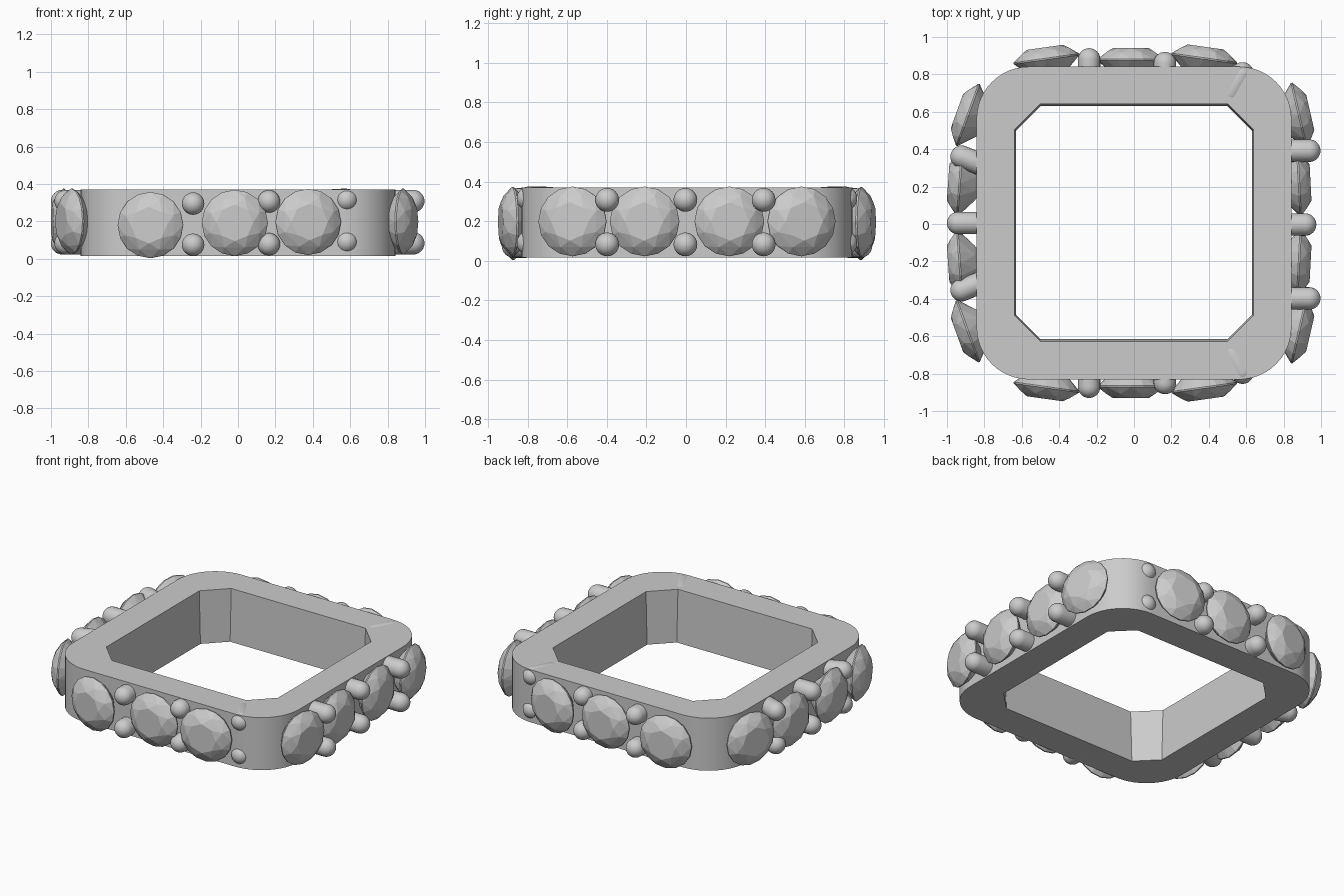
import bpy, bmesh
from math import sin, cos, pi, radians
from mathutils import Vector, Matrix

if "Cube" in bpy.data.objects:
    bpy.data.objects.remove(bpy.data.objects["Cube"])


def finish(bm, name, smooth=False):
    bmesh.ops.recalc_face_normals(bm, faces=bm.faces)
    me = bpy.data.meshes.new(name)
    bm.to_mesh(me)
    bm.free()
    ob = bpy.data.objects.new(name, me)
    bpy.context.collection.objects.link(ob)
    if smooth:
        bpy.ops.object.select_all(action='DESELECT')
        ob.select_set(True)
        bpy.context.view_layer.objects.active = ob
        bpy.ops.object.shade_smooth_by_angle(angle=radians(30))
    return ob


def place(ob, loc, normal):
    # local +z points outward from the band
    rot = Vector(normal).to_track_quat('Z', 'Y').to_matrix().to_4x4()
    ob.matrix_world = Matrix.Translation(loc) @ rot


# Square band: rounded outside, chamfered inside
STEPS = 12


def outline(hx, hy, r, chamfer, z, cy=0.0):
    pts = []
    for k, (sx, sy) in enumerate([(1, 1), (-1, 1), (-1, -1), (1, -1)]):
        c = Vector((sx * (hx - r), sy * (hy - r) + cy, z))
        a0 = k * pi / 2
        p0, p1 = (c + r * Vector((cos(a), sin(a), 0)) for a in (a0, a0 + pi / 2))
        for j in range(STEPS + 1):
            t = j / STEPS
            a = a0 + t * pi / 2
            pts.append(p0.lerp(p1, t) if chamfer
                       else c + r * Vector((cos(a), sin(a), 0)))
    return pts


Z0, Z1 = 0.016, 0.37
bm = bmesh.new()
loops = [[bm.verts.new(p) for p in o] for o in (
    outline(0.842, 0.836, 0.28, False, Z0, 0.005),
    outline(0.842, 0.836, 0.28, False, Z1, 0.005),
    outline(0.64, 0.635, 0.14, True, Z1, 0.007),
    outline(0.63, 0.623, 0.13, True, Z0, 0.007))]
n = len(loops[0])
for k in range(4):
    a, b = loops[k], loops[(k + 1) % 4]
    for i in range(n):
        j = (i + 1) % n
        bm.faces.new((a[i], a[j], b[j], b[i]))
finish(bm, "band", True)


# Round brilliant-cut stone: table, crown, girdle, pavilion
def stone(loc, normal, r=0.177):
    bm = bmesh.new()
    for count, rad, h, off in [(8, 0.55, 0.062, 0), (8, 0.80, 0.040, 0.5),
                               (16, 1.0, 0.004, 0), (16, 1.0, -0.004, 0),
                               (8, 0.55, -0.085, 0.5)]:
        for i in range(count):
            a = 2 * pi * (i + off) / count
            bm.verts.new((r * rad * cos(a), r * rad * sin(a), h))
    bm.verts.new((0, 0, -0.15))
    bmesh.ops.convex_hull(bm, input=bm.verts)
    bmesh.ops.dissolve_limit(bm, angle_limit=radians(1),
                             verts=bm.verts, edges=bm.edges)
    place(finish(bm, "stone"), loc, normal)


# Round-headed prong with its shaft sunk into the band
def prong(loc, normal, length=0.14, r=0.06):
    bm = bmesh.new()
    bmesh.ops.create_uvsphere(bm, u_segments=24, v_segments=16, radius=r)
    for v in bm.verts:
        if v.co.z < -0.001:
            v.co.z -= length
    place(finish(bm, "prong", True), loc, normal)


for s in (-1, 1):
    # Front and back rows: x, distance out, tilt, z
    for x, d, tilt, z in [(-0.468, 0.878, -8, 0.18), (-0.017, 0.873, 0, 0.192),
                          (0.375, 0.88, 8, 0.197)]:
        t = radians(tilt)
        stone((x, s * d + 0.005, z), (sin(t), s * cos(t), 0))
    for x, d, nx, zs in [(-0.24, 0.875, 0, (0.295, 0.075)),
                         (0.165, 0.855, 0, (0.307, 0.078)),
                         (0.58, 0.80, 0.55, (0.315, 0.09))]:
        for z in zs:
            prong((x, s * d + 0.005, z), (nx, s, 0), 0.12)

    # Right and left rows, mirrored front to back
    for side, mid, out, mid_tilt, out_tilt in [(1, 0.882, 0.882, 3, 13),
                                               (-1, 0.932, 0.888, 4, 20)]:
        for y, d, tilt in [(0.214, mid, mid_tilt), (0.578, out, out_tilt)]:
            t = radians(tilt)
            stone((side * d, s * y + 0.005, 0.199),
                  (side * cos(t), s * sin(t), 0), 0.176)
    for z in (0.308, 0.083):
        prong((0.937, s * 0.395 - 0.003, z), (1, 0, 0))
        prong((-0.922, s * 0.357 + 0.003, z), (-1, s * 0.4, 0))

# Centre prongs on the two sides
for z in (0.308, 0.083):
    prong((0.915, -0.003, z), (1, 0, 0))
    prong((-0.94, 0.005, z), (-1, 0, 0))
